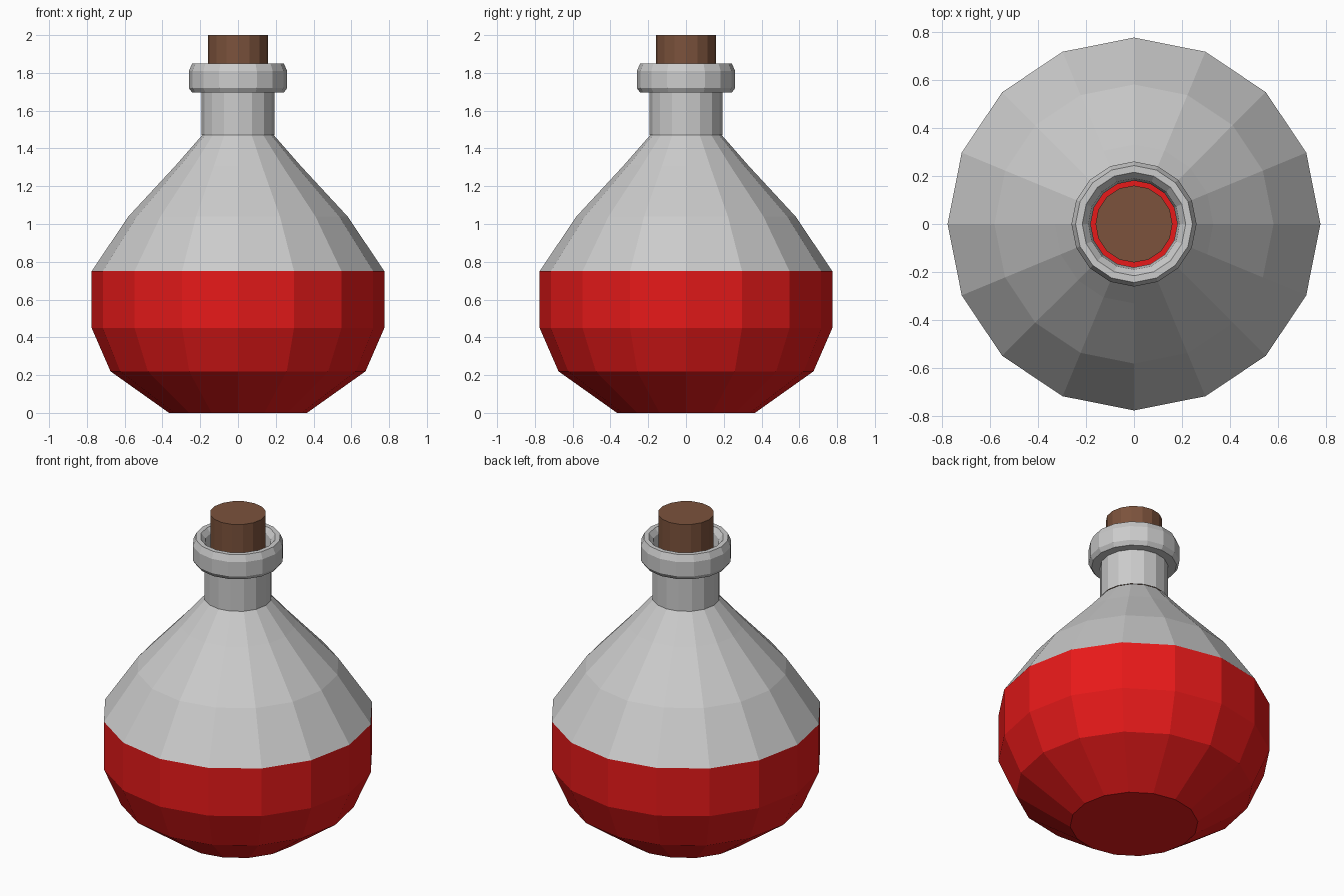
import bpy, bmesh, math

if "Cube" in bpy.data.objects:
    bpy.data.objects.remove(bpy.data.objects["Cube"])

SIDES = 16


def material(name, color):
    m = bpy.data.materials.new(name)
    m.diffuse_color = color
    m.use_nodes = True
    m.node_tree.nodes["Principled BSDF"].inputs["Base Color"].default_value = m.diffuse_color
    return m


def lathe(name, profile, closed=False, cap_start=False, cap_end=False, mat=None):
    """Revolve an (r, z) profile around z with flat facets."""
    bm = bmesh.new()
    rings = []
    for r, z in profile:
        rings.append([bm.verts.new((r * math.cos(2 * math.pi * i / SIDES),
                                    r * math.sin(2 * math.pi * i / SIDES), z))
                      for i in range(SIDES)])
    pairs = list(zip(rings, rings[1:]))
    if closed:
        pairs.append((rings[-1], rings[0]))
    for a, b in pairs:
        for i in range(SIDES):
            j = (i + 1) % SIDES
            bm.faces.new((a[i], a[j], b[j], b[i]))
    if cap_start:
        bm.faces.new(rings[0][::-1])
    if cap_end:
        bm.faces.new(rings[-1])
    me = bpy.data.meshes.new(name)
    bm.to_mesh(me)
    bm.free()
    if mat:
        me.materials.append(mat)
    ob = bpy.data.objects.new(name, me)
    bpy.context.collection.objects.link(ob)
    return ob


red = material("red_liquid", (0.8, 0.01, 0.01, 1))
brown = material("cork_brown", (0.2, 0.085, 0.045, 1))

# Liquid-filled lower bowl
lathe("liquid_bowl", [(0.365, 0.0), (0.675, 0.22), (0.775, 0.45), (0.775, 0.75)],
      cap_start=True, mat=red)

# Glass shoulder tapering up to the neck
lathe("glass_shoulder", [(0.775, 0.75), (0.58, 1.04), (0.33, 1.31), (0.19, 1.47)])

# Straight neck
lathe("neck", [(0.193, 1.47), (0.193, 1.71)])

# Rounded lip around the mouth
lathe("lip", [(0.18, 1.695), (0.243, 1.695), (0.26, 1.72), (0.26, 1.81),
              (0.243, 1.85), (0.215, 1.85), (0.19, 1.82), (0.18, 1.76)], closed=True)

# Cork stopper
lathe("cork", [(0.16, 1.55), (0.16, 2.0)], cap_start=True, cap_end=True, mat=brown)
